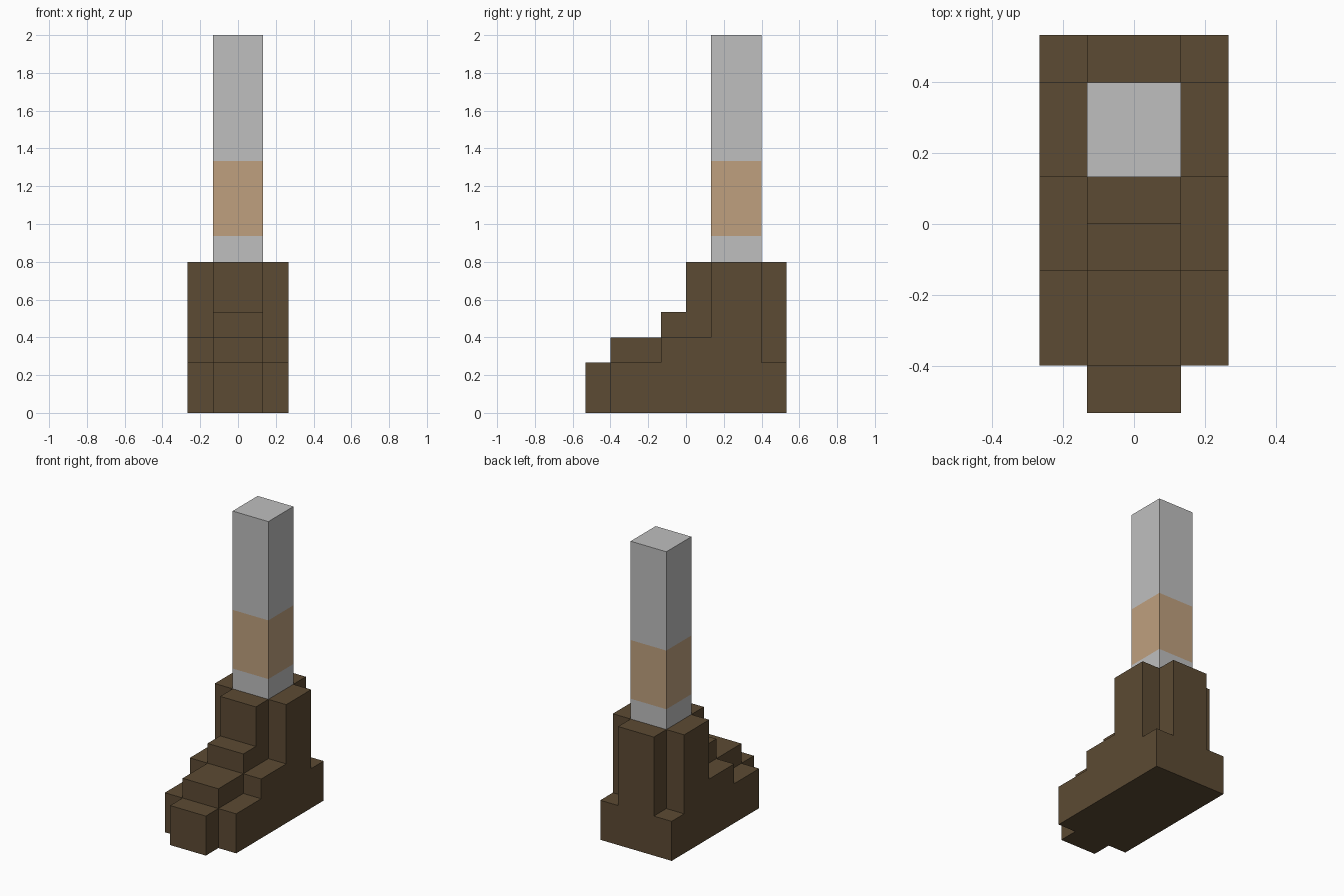
import bpy
import bmesh

cube = bpy.data.objects.get("Cube")
if cube:
    bpy.data.objects.remove(cube, do_unlink=True)

U = 2 / 15  # block unit


def make_material(name, rgb):
    mat = bpy.data.materials.new(name)
    mat.use_nodes = True
    mat.diffuse_color = (*rgb, 1)
    bsdf = mat.node_tree.nodes["Principled BSDF"]
    bsdf.inputs["Base Color"].default_value = (*rgb, 1)
    bsdf.inputs["Roughness"].default_value = 0.8
    return mat


brown = make_material("brown leather", (0.107, 0.069, 0.033))
grey = make_material("light grey", (0.521, 0.521, 0.521))
tan = make_material("tan band", (0.521, 0.352, 0.209))


def add_object(name, bm, materials):
    bmesh.ops.recalc_face_normals(bm, faces=bm.faces)
    mesh = bpy.data.meshes.new(name)
    bm.to_mesh(mesh)
    bm.free()
    for mat in materials:
        mesh.materials.append(mat)
    obj = bpy.data.objects.new(name, mesh)
    bpy.context.collection.objects.link(obj)
    return obj


def extruded_profile(name, outline, x0, x1, mat):
    """Extrude a (y, z) outline, in block units, from x0 to x1."""
    bm = bmesh.new()
    face = bm.faces.new([bm.verts.new((x0 * U, y * U, z * U)) for y, z in outline])
    result = bmesh.ops.extrude_face_region(bm, geom=[face])
    moved = [g for g in result["geom"] if isinstance(g, bmesh.types.BMVert)]
    bmesh.ops.translate(bm, verts=moved, vec=((x1 - x0) * U, 0, 0))
    return add_object(name, bm, [mat])


# Boot centre: toe, instep steps and tall shaft
extruded_profile("boot_centre", [
    (-4, 0), (4, 0), (4, 6), (0, 6), (0, 4), (-1, 4),
    (-1, 3), (-3, 3), (-3, 2), (-4, 2)], -1, 1, brown)

# Boot sides: lower steps, shaft panel and heel ledge
side_outline = [
    (-3, 0), (4, 0), (4, 2), (3, 2), (3, 6), (1, 6),
    (1, 3), (-1, 3), (-1, 2), (-3, 2)]
for side, sign in (("left", 1), ("right", -1)):
    extruded_profile(f"boot_{side}_side", side_outline, sign, 2 * sign, brown)

# Leg: square post rising from the shaft, cut into colour bands
leg_outline = [(1, 6), (3, 6), (3, 15), (1, 15)]
leg = extruded_profile("leg", leg_outline, -1, 1, grey)
leg.data.materials.append(tan)
band_bottom, band_top = 0.937, 1.333
bm = bmesh.new()
bm.from_mesh(leg.data)
for z in (band_bottom, band_top):
    bmesh.ops.bisect_plane(bm, geom=bm.verts[:] + bm.edges[:] + bm.faces[:],
                           plane_co=(0, 0, z), plane_no=(0, 0, 1))
for face in bm.faces:
    if band_bottom < face.calc_center_median().z < band_top:
        face.material_index = 1
bm.to_mesh(leg.data)
bm.free()
